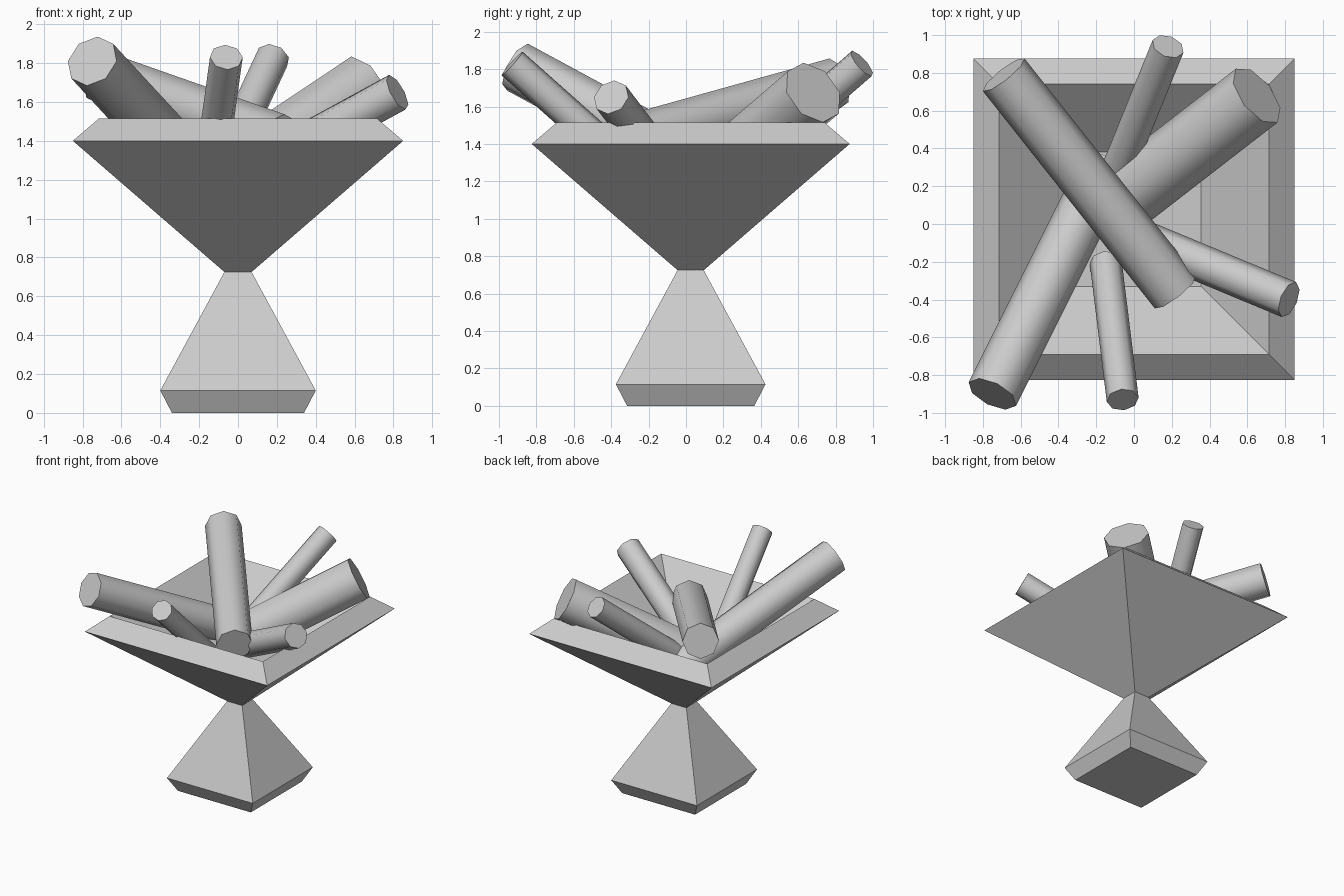
import bpy
import bmesh
import math
from mathutils import Vector

cube = bpy.data.objects.get("Cube")
if cube:
    bpy.data.objects.remove(cube, do_unlink=True)

grey = bpy.data.materials.new("plain grey")
grey.use_nodes = True
grey.diffuse_color = (0.6, 0.6, 0.6, 1)
grey.node_tree.nodes["Principled BSDF"].inputs["Base Color"].default_value = grey.diffuse_color


def add_object(name, bm, smooth):
    bmesh.ops.recalc_face_normals(bm, faces=bm.faces)
    mesh = bpy.data.meshes.new(name)
    bm.to_mesh(mesh)
    bm.free()
    mesh.materials.append(grey)
    obj = bpy.data.objects.new(name, mesh)
    bpy.context.collection.objects.link(obj)
    if smooth:
        bpy.ops.object.select_all(action="DESELECT")
        obj.select_set(True)
        bpy.context.view_layer.objects.active = obj
        bpy.ops.object.shade_smooth_by_angle(angle=math.radians(50))
    return obj


def square_loft(name, profile, centre_y):
    """Stack square rings given as (half width, height) and cap both ends."""
    bm = bmesh.new()
    rings = []
    for half, z in profile:
        corners = [(-half, -half), (half, -half), (half, half), (-half, half)]
        rings.append([bm.verts.new((x, y + centre_y, z)) for x, y in corners])
    for low, high in zip(rings, rings[1:]):
        for i in range(4):
            j = (i + 1) % 4
            bm.faces.new((low[i], low[j], high[j], high[i]))
    bm.faces.new(rings[0])
    bm.faces.new(rings[-1])
    return add_object(name, bm, False)


def log(name, tip, tail, radius):
    """Eight-sided log running between two end centres."""
    tip, tail = Vector(tip), Vector(tail)
    axis = tip - tail
    bm = bmesh.new()
    bmesh.ops.create_cone(bm, cap_ends=True, segments=8, radius1=radius,
                          radius2=radius, depth=axis.length)
    obj = add_object(name, bm, True)
    obj.location = (tip + tail) / 2
    obj.rotation_euler = axis.to_track_quat("Z", "Y").to_euler()
    return obj


# Flared pedestal and square bowl with a bevelled rim and sunken inside
square_loft("fire_bowl", [(0.34, 0), (0.4, 0.115), (0.07, 0.725), (0.85, 1.4),
                          (0.715, 1.515), (0.355, 1.19)], 0.025)

# Logs heaped in the bowl
log("front_right_log", (-0.75, -0.9, 1.81), (-0.15, 0.3, 1.16), 0.14)
log("crossing_log", (-0.69, 0.79, 1.72), (0.22, -0.36, 1.4), 0.14)
log("back_left_log", (0.65, 0.68, 1.675), (-0.15, 0.06, 1.14), 0.18)
log("back_thin_log", (0.18, 0.94, 1.83), (-0.1, 0.25, 1.23), 0.088)
log("front_left_log", (0.82, -0.4, 1.65), (0.05, -0.08, 1.23), 0.1)
log("front_thin_log", (-0.06, -0.93, 1.83), (-0.15, -0.2, 1.18), 0.085)
